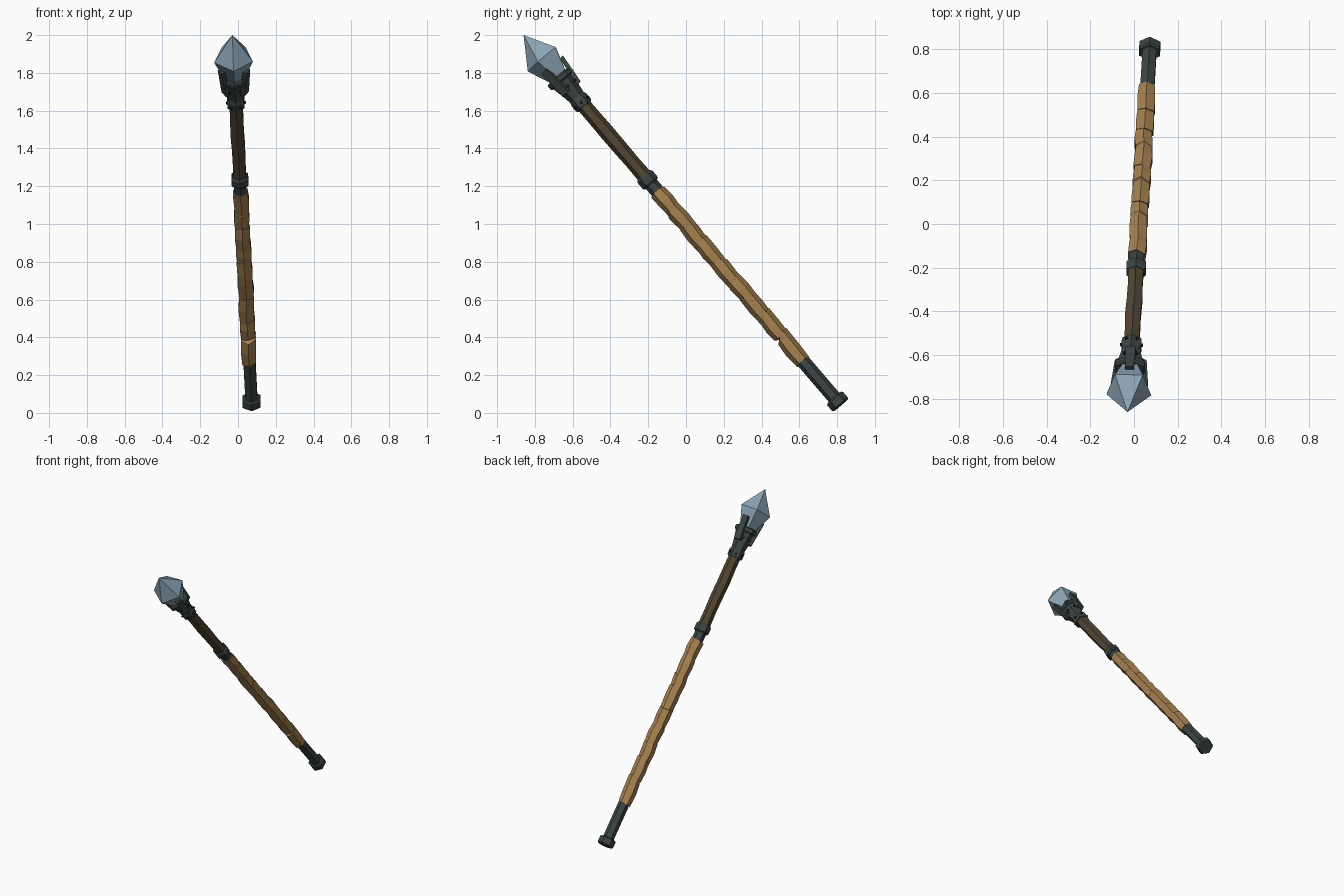
import bpy, bmesh, math, random
from mathutils import Vector, Matrix

if "Cube" in bpy.data.objects:
    bpy.data.objects.remove(bpy.data.objects["Cube"])

random.seed(4)

# Leaning frame: local z runs from the butt to the crystal tip
BUTT = Vector((0.073, 0.82, 0.04))
TIP = Vector((-0.03, -0.86, 2.0))
LENGTH = (TIP - BUTT).length
az = (TIP - BUTT).normalized()
ay = (Vector((0, 0.76, 0.65)) - az * az.dot(Vector((0, 0.76, 0.65)))).normalized()
ax = ay.cross(az)
FRAME = Matrix((ax, ay, az)).transposed().to_4x4()
FRAME.translation = BUTT


def material(name, rgb):
    m = bpy.data.materials.new(name)
    m.diffuse_color = (*rgb, 1)
    m.use_nodes = True
    m.node_tree.nodes["Principled BSDF"].inputs["Base Color"].default_value = m.diffuse_color
    return m


IRON = material("dark_iron", (0.045, 0.060, 0.058))
BLACK = material("black_rivet", (0.018, 0.022, 0.022))
WOOD = material("brown_wood", (0.085, 0.058, 0.032))
LEATHER = material("tan_leather", (0.38, 0.22, 0.08))
CRYSTAL = material("blue_crystal", (0.26, 0.37, 0.46))


def finish(name, bm, mat):
    bmesh.ops.recalc_face_normals(bm, faces=bm.faces[:])
    me = bpy.data.meshes.new(name)
    bm.to_mesh(me)
    bm.free()
    me.materials.append(mat)
    ob = bpy.data.objects.new(name, me)
    ob.matrix_world = FRAME
    bpy.context.collection.objects.link(ob)
    return ob


def loft(name, rings, mat, sides=6, phase=90, into=None):
    """Rings are (height, radius[, tilt_x, tilt_y, offset_x, offset_y])."""
    bm = into or bmesh.new()
    loops = []
    for ring in rings:
        s, r, tx, ty, ox, oy = (list(ring) + [0] * 4)[:6]
        if r == 0:
            loops.append([bm.verts.new((ox, oy, s))])
            continue
        loop = []
        for i in range(sides):
            a = math.radians(phase + 360 * i / sides)
            x, y = r * math.cos(a), r * math.sin(a)
            loop.append(bm.verts.new((x + ox, y + oy, s + tx * x + ty * y)))
        loops.append(loop)
    for lo, hi in zip(loops, loops[1:]):
        for i in range(sides):
            j = (i + 1) % sides
            if len(hi) == 1:
                bm.faces.new((lo[i], lo[j], hi[0]))
            elif len(lo) == 1:
                bm.faces.new((lo[0], hi[j], hi[i]))
            else:
                bm.faces.new((lo[i], lo[j], hi[j], hi[i]))
    for loop in (loops[0], loops[-1]):
        if len(loop) > 1:
            bm.faces.new(loop)
    return None if into else finish(name, bm, mat)


# Iron butt cap and lower sleeve
loft("butt_cap", [(0, 0.048), (0.008, 0.055), (0.047, 0.055), (0.055, 0.047)], IRON)
loft("lower_sleeve", [(0.05, 0.037), (0.32, 0.037)], IRON)

# Leather grip: overlapping wraps with slanted ends
bm = bmesh.new()
cuts = [0.305, 0.48, 0.62, 0.75, 0.87, 1.0, 1.13, 1.24, 1.37, 1.49]
for k, (a, b) in enumerate(zip(cuts, cuts[1:])):
    t0 = 0 if k == 0 else 0.45 * (-1) ** k
    t1 = 0 if k == len(cuts) - 2 else -t0 or 0.45
    ox, oy = random.uniform(-.003, .003), random.uniform(-.003, .003)
    mid = (a + b) / 2
    loft("", [(a - 0.008 * (k > 0), 0.042, 0.15, t0, ox, oy),
              (mid, 0.047, 0, 0, ox, oy),
              (b, 0.045, 0.15, t1, -ox, -oy)], None, into=bm)
finish("leather_grip", bm, LEATHER)

# Middle collar and its sleeve
loft("middle_sleeve", [(1.47, 0.038), (1.56, 0.038)], IRON)
loft("middle_collar", [(1.543, 0.043), (1.552, 0.051), (1.595, 0.051), (1.605, 0.043)], IRON)

# Slightly uneven wooden upper shaft
loft("upper_shaft", [(1.58 + 0.11 * i, random.uniform(0.037, 0.042), 0, 0,
                      random.uniform(-.002, .002), 0) for i in range(6)], WOOD)

# Iron socket: lower band, flaring cup and rim
loft("socket_cup", [(2.085, 0.045), (2.095, 0.052), (2.13, 0.052), (2.15, 0.046),
                    (2.19, 0.052), (2.26, 0.066), (2.29, 0.066)], IRON)
loft("socket_rim", [(2.262, 0.070), (2.270, 0.079), (2.292, 0.079), (2.300, 0.070)], IRON)

# Three prongs clasping the crystal
bm = bmesh.new()
for ang in (90, 210, 330):
    geo = bmesh.ops.create_cube(bm, size=1)["verts"]
    for v in geo:
        top = v.co.z > 0
        v.co.x = (0.076 if top else 0.058) + v.co.x * 0.024
        v.co.y *= 0.040 if top else 0.048
        v.co.z = 2.365 if top else 2.20
    bmesh.ops.rotate(bm, verts=geo, matrix=Matrix.Rotation(math.radians(ang), 3, 'Z'))
finish("prongs", bm, IRON)

# Rivets on the cup faces and lower band
bm = bmesh.new()
for k in range(6):
    for s, r in ((2.112, 0.045), (2.225, 0.053)):
        spin = Matrix.Rotation(math.radians(60 * k), 4, 'Z')
        place = Matrix.Translation((r, 0, s)) @ Matrix.Rotation(math.pi / 2, 4, 'Y')
        bmesh.ops.create_cone(bm, cap_ends=True, segments=6, radius1=0.010,
                              radius2=0.007, depth=0.016, matrix=spin @ place)
finish("rivets", bm, BLACK)

# Five-sided crystal head, one edge facing down and forward
loft("crystal", [(2.25, 0.045), (2.30, 0.058), (2.423, 0.108), (LENGTH, 0)],
     CRYSTAL, sides=5, phase=-90)
